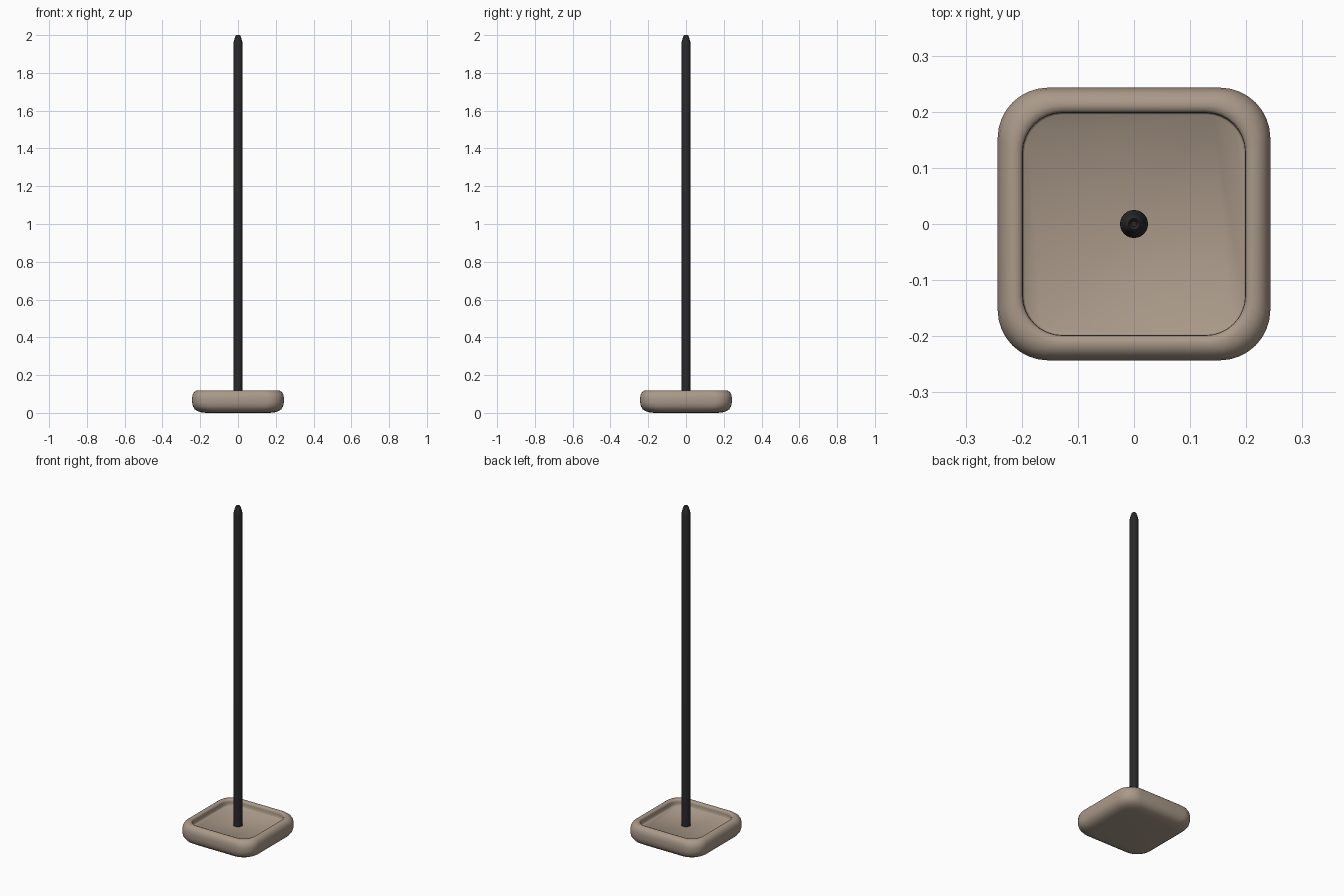
import bpy, bmesh, math

if "Cube" in bpy.data.objects:
    bpy.data.objects.remove(bpy.data.objects["Cube"])


def material(name, rgb):
    m = bpy.data.materials.new(name)
    m.diffuse_color = (*rgb, 1)
    m.use_nodes = True
    m.node_tree.nodes["Principled BSDF"].inputs["Base Color"].default_value = m.diffuse_color
    return m


def rounded_square(half, r, z, n=8):
    pts = []
    for q in range(4):
        base = q * math.pi / 2
        cx = (half - r) * (1 if q in (0, 3) else -1)
        cy = (half - r) * (1 if q in (0, 1) else -1)
        for i in range(n + 1):
            a = base + i / n * math.pi / 2
            pts.append((cx + r * math.cos(a), cy + r * math.sin(a), z))
    return pts


def circle(r, z, n=24):
    return [(r * math.cos(2 * math.pi * i / n), r * math.sin(2 * math.pi * i / n), z)
            for i in range(n)]


def loft(name, rings, mat, angle):
    bm = bmesh.new()
    loops = [[bm.verts.new(p) for p in ring] for ring in rings]
    for a, b in zip(loops, loops[1:]):
        for i in range(len(a)):
            j = (i + 1) % len(a)
            bm.faces.new((a[i], a[j], b[j], b[i]))
    bm.faces.new(loops[0][::-1])
    bm.faces.new(loops[-1])
    me = bpy.data.meshes.new(name)
    bm.to_mesh(me)
    bm.free()
    me.materials.append(mat)
    ob = bpy.data.objects.new(name, me)
    bpy.context.collection.objects.link(ob)
    bpy.ops.object.select_all(action='DESELECT')
    ob.select_set(True)
    bpy.context.view_layer.objects.active = ob
    bpy.ops.object.shade_smooth_by_angle(angle=math.radians(angle))
    return ob


stone = material("warm beige", (0.40, 0.32, 0.25))
black = material("charcoal", (0.022, 0.022, 0.024))

# Base: soft rounded block with a raised rim around a sunken floor
profile = [(0.165, 0.0, 0.07), (0.19, 0.002, 0.08), (0.212, 0.008, 0.085),
           (0.229, 0.019, 0.09), (0.239, 0.035, 0.09), (0.243, 0.055, 0.09),
           (0.243, 0.08, 0.09), (0.240, 0.097, 0.09), (0.233, 0.109, 0.088),
           (0.223, 0.117, 0.084), (0.212, 0.119, 0.08), (0.203, 0.117, 0.075),
           (0.199, 0.111, 0.072), (0.198, 0.102, 0.07), (0.198, 0.083, 0.07),
           (0.195, 0.08, 0.068)]
loft("base", [rounded_square(h, r, z) for h, z, r in profile], stone, 50)

# Pole: long rod with a tapered tip and a small dimple
pole = [(0.025, 0.07), (0.025, 1.95), (0.0225, 1.966), (0.0165, 1.987),
        (0.0125, 1.998), (0.010, 2.0), (0.007, 1.997), (0.005, 1.992)]
loft("pole", [circle(r, z) for r, z in pole], black, 40)
